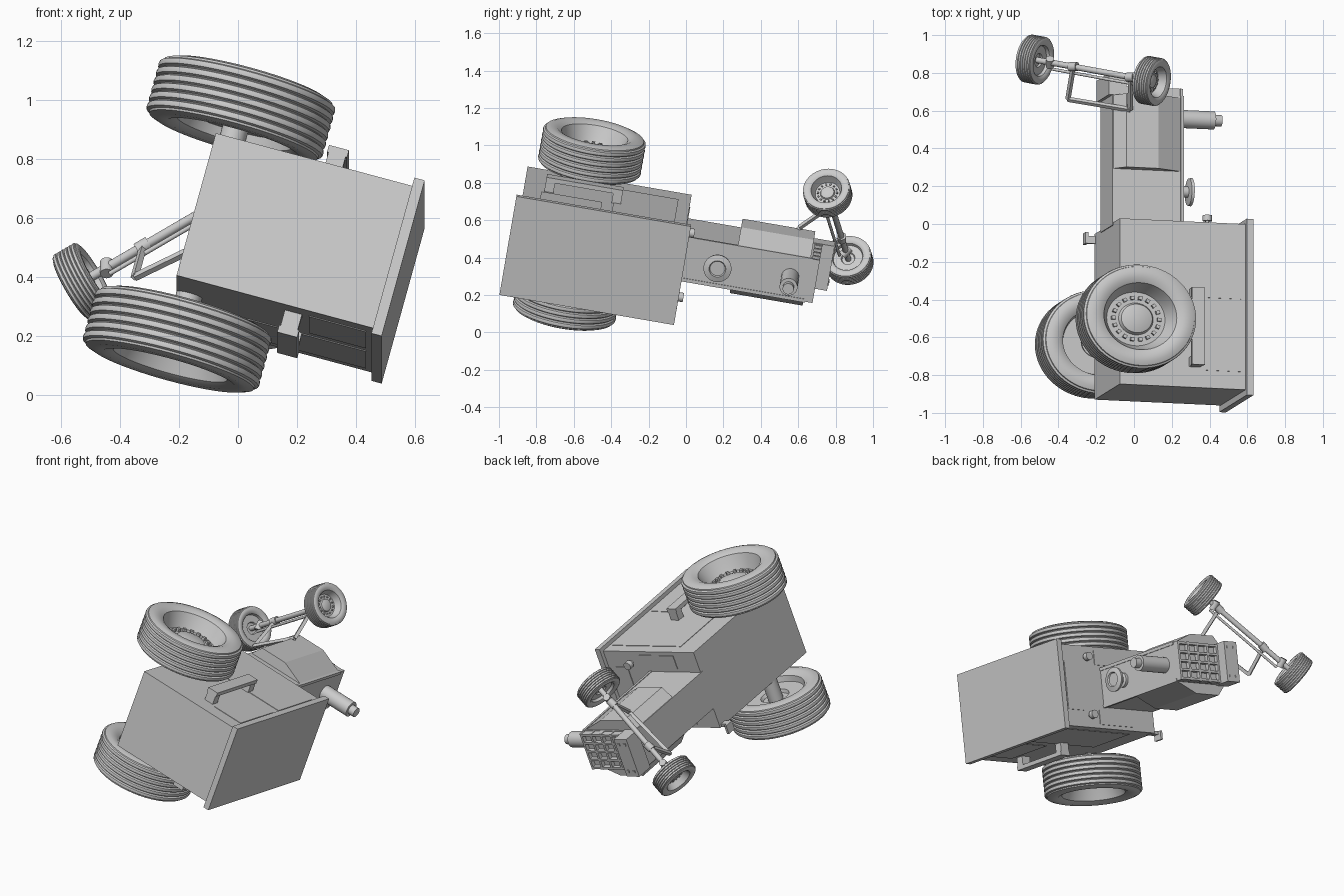
import bpy, bmesh, math
from mathutils import Matrix, Vector

if "Cube" in bpy.data.objects:
    bpy.data.objects.remove(bpy.data.objects["Cube"], do_unlink=True)

grey = bpy.data.materials.new("plain_grey")
grey.use_nodes = True
grey.diffuse_color = (0.6, 0.6, 0.6, 1)
grey.node_tree.nodes["Principled BSDF"].inputs["Base Color"].default_value = (0.6, 0.6, 0.6, 1)

# Vehicle frame: x right, y forward, z up, origin in the middle of the rear axle
right = Vector((-0.263, -0.164, -0.951)).normalized()
fwd = Vector((0, 0.985, -0.17)).normalized()
up = right.cross(fwd).normalized()
fwd = up.cross(right)
BODY = Matrix((right, fwd, up)).transposed().to_4x4()
BODY.translation = (-0.098, -0.57, 0.58)
WORLD = Matrix.Identity(4)


def finish(name, bm, frame, smooth=False):
    bmesh.ops.recalc_face_normals(bm, faces=bm.faces)
    if smooth:
        for f in bm.faces:
            f.smooth = True
        for e in bm.edges:
            e.smooth = e.calc_face_angle(0) < 0.6
    bm.transform(frame)
    me = bpy.data.meshes.new(name)
    bm.to_mesh(me)
    bm.free()
    me.materials.append(grey)
    ob = bpy.data.objects.new(name, me)
    bpy.context.collection.objects.link(ob)
    return ob


def box(name, xs, ys, zs):
    bm = bmesh.new()
    bmesh.ops.create_cube(bm, size=1)
    for v in bm.verts:
        v.co = [s[0] if c < 0 else s[1] for c, s in zip(v.co, (xs, ys, zs))]
    return finish(name, bm, BODY)


def pair(name, xs, ys, zs):
    box("right_" + name, xs, ys, zs)
    box("left_" + name, (-xs[1], -xs[0]), ys, zs)


def along(a, b):
    d = Vector(b) - Vector(a)
    m = d.to_track_quat('Z', 'Y').to_matrix().to_4x4()
    m.translation = a
    return m, d.length


def rod(name, a, b, r, frame=BODY, sides=24):
    m, length = along(a, b)
    bm = bmesh.new()
    bmesh.ops.create_cone(bm, cap_ends=True, segments=sides, radius1=r, radius2=r, depth=length,
                          matrix=Matrix.Translation((0, 0, length / 2)))
    return finish(name, bm, frame @ m, sides > 4)


def lathe(name, profile, frame, bolts=0, bolt_r=0.125):
    bm = bmesh.new()
    vs = [bm.verts.new((r, 0, h)) for r, h in profile]
    es = [bm.edges.new(p) for p in zip(vs, vs[1:])]
    bmesh.ops.spin(bm, geom=vs + es, cent=(0, 0, 0), axis=(0, 0, 1), angle=math.tau, steps=64)
    bmesh.ops.remove_doubles(bm, verts=bm.verts, dist=0.0005)
    for i in range(bolts):
        turn = Matrix.Rotation(math.tau * i / bolts, 4, 'Z')
        bmesh.ops.create_cube(bm, size=0.02, matrix=turn @ Matrix.Translation((bolt_r, 0, 0.008)))
    return finish(name, bm, frame, True)


# Wheel profile: dished rim, rounded sidewalls and a ribbed tread (radius, outward)
wheel = [(0, -0.03), (0.08, -0.03), (0.09, -0.05), (0.19, -0.05), (0.2, -0.085), (0.23, -0.105),
         (0.27, -0.105), (0.295, -0.096)]
for i in range(6):
    h = -0.09 + 0.03 * (i + 1) + 0.0 - 0.015
    wheel += [(0.297, h - 0.014), (0.308, h - 0.009), (0.31, h), (0.308, h + 0.009), (0.297, h + 0.014)]
wheel += [(0.295, 0.096), (0.27, 0.105), (0.23, 0.105), (0.2, 0.09), (0.175, 0.03), (0.16, 0),
          (0.095, 0), (0.085, 0.02), (0.05, 0.03), (0, 0.033)]

# Rear wheels and axle
for side, s in (("right", 1), ("left", -1)):
    turn = Matrix.Rotation(s * math.pi / 2, 4, 'Y')
    squash = Matrix.Diagonal((1, 0.9, 1, 1))
    lathe(side + "_rear_wheel", wheel, BODY @ Matrix.Translation((s * 0.41, 0, 0)) @ squash @ turn, 18)
rod("rear_axle", (-0.42, 0, 0), (0.42, 0, 0), 0.045)

# Cab box, roof and side fittings
box("cab", (-0.253, 0.253), (-0.325, 0.565), (-0.045, 0.65))
box("roof", (-0.277, 0.277), (-0.357, 0.59), (0.645, 0.681))
pair("side_window", (0.252, 0.256), (-0.23, 0.1), (0.42, 0.62))
pair("side_door", (0.252, 0.256), (0.16, 0.5), (0.1, 0.62))
pair("handle_bar", (0.308, 0.333), (-0.215, 0.2), (0.33, 0.4))
pair("handle_rear_leg", (0.25, 0.315), (-0.215, -0.165), (0.335, 0.395))
pair("handle_front_leg", (0.25, 0.315), (0.15, 0.2), (0.335, 0.395))
box("windscreen", (-0.15, 0.15), (0.564, 0.569), (0.5, 0.62))
pair("lower_front_window", (0.14, 0.23), (0.564, 0.569), (0.12, 0.38))
box("step_arm", (0.235, 0.255), (0.51, 0.55), (-0.09, -0.02))
box("step_plate", (0.235, 0.29), (0.51, 0.57), (-0.1, -0.085))
for side, s in (("right", 1), ("left", -1)):
    rod(side + "_lamp_stalk", (s * 0.18, 0.55, 0.455), (s * 0.18, 0.6, 0.455), 0.01)
    rod(side + "_lamp", (s * 0.18, 0.585, 0.455), (s * 0.18, 0.615, 0.455), 0.025)

# Hood with trim strips and flared engine side covers
box("hood", (-0.12, 0.12), (0.55, 1.26), (-0.05, 0.337))
pair("hood_trim", (0.105, 0.124), (0.565, 1.26), (0.325, 0.342))
for side, s in (("right", 1), ("left", -1)):
    bm = bmesh.new()
    section = ((0.118, -0.045), (0.185, 0.01), (0.185, 0.185), (0.118, 0.33))
    face = bm.faces.new([bm.verts.new((s * x, 0.855, z)) for x, z in section])
    new = bmesh.ops.extrude_face_region(bm, geom=[face])["geom"]
    for v in new:
        if isinstance(v, bmesh.types.BMVert):
            v.co.y = 1.25
    finish(side + "_engine_cover", bm, BODY)

# Grille and bumper
box("grille_back", (-0.105, 0.105), (1.25, 1.275), (-0.04, 0.325))
for i in range(5):
    x = -0.11 + 0.055 * i
    box("grille_upright", (x - 0.007, x + 0.007), (1.25, 1.3), (-0.04, 0.337))
    z = 0.03 + 0.075 * i
    box("grille_crossbar", (-0.12, 0.12), (1.25, 1.3), (z - 0.007, z + 0.007))
box("bumper", (-0.125, 0.125), (1.25, 1.365), (-0.07, 0.025))
for i in range(2):
    for s in (-1, 1):
        z = -0.045 + 0.045 * i
        box("bumper_bolt", (s * 0.09 - 0.008, s * 0.09 + 0.008), (1.364, 1.37), (z - 0.008, z + 0.008))

# Exhaust and air intake on the hood
rod("exhaust", (0, 1.159, 0.33), (0, 1.159, 0.54), 0.048)
rod("exhaust_outlet", (0, 1.159, 0.53), (0, 1.159, 0.58), 0.03)
lathe("air_intake", [(0, 0), (0.045, 0), (0.045, 0.02), (0.03, 0.025), (0.03, 0.06), (0.073, 0.065),
                     (0.075, 0.08), (0.045, 0.088), (0.04, 0.08), (0, 0.08)],
      BODY @ Matrix.Translation((0, 0.768, 0.335)))

# Front axle, hanging twisted below the hood
high = Vector((0.093, 0.757, 0.745))
low = Vector((-0.525, 0.87, 0.385))
for side, a, b in (("left", low, high), ("right", high, low)):
    m, _ = along(a, b)
    m.translation = b
    lathe(side + "_front_wheel", wheel, m @ Matrix.Diagonal((0.415, 0.415, 0.47, 1)), 14)
    rod(side + "_steering_knuckle", b.lerp(a, 0.13) - Vector((0, 0.02, 0.02)),
        b.lerp(a, 0.13) + Vector((0, 0.02, 0.02)), 0.022, WORLD)
rod("front_axle", low, high, 0.016, WORLD)
corners = [low.lerp(high, 0.33), Vector((-0.35, 0.66, 0.4)), Vector((-0.02, 0.605, 0.56)),
           low.lerp(high, 0.82)]
for a, b in zip(corners, corners[1:]):
    rod("axle_frame_bar", a, b, 0.014, WORLD, 4)
for c in (corners[0], corners[3]):
    rod("axle_clamp", c - Vector((0.02, 0, 0.012)), c + Vector((0.02, 0, 0.012)), 0.024, WORLD)
shift = Vector((0.01, -0.035, -0.02))
rod("tie_rod", low.lerp(high, 0.13) + shift, low.lerp(high, 0.87) + shift, 0.008, WORLD)
